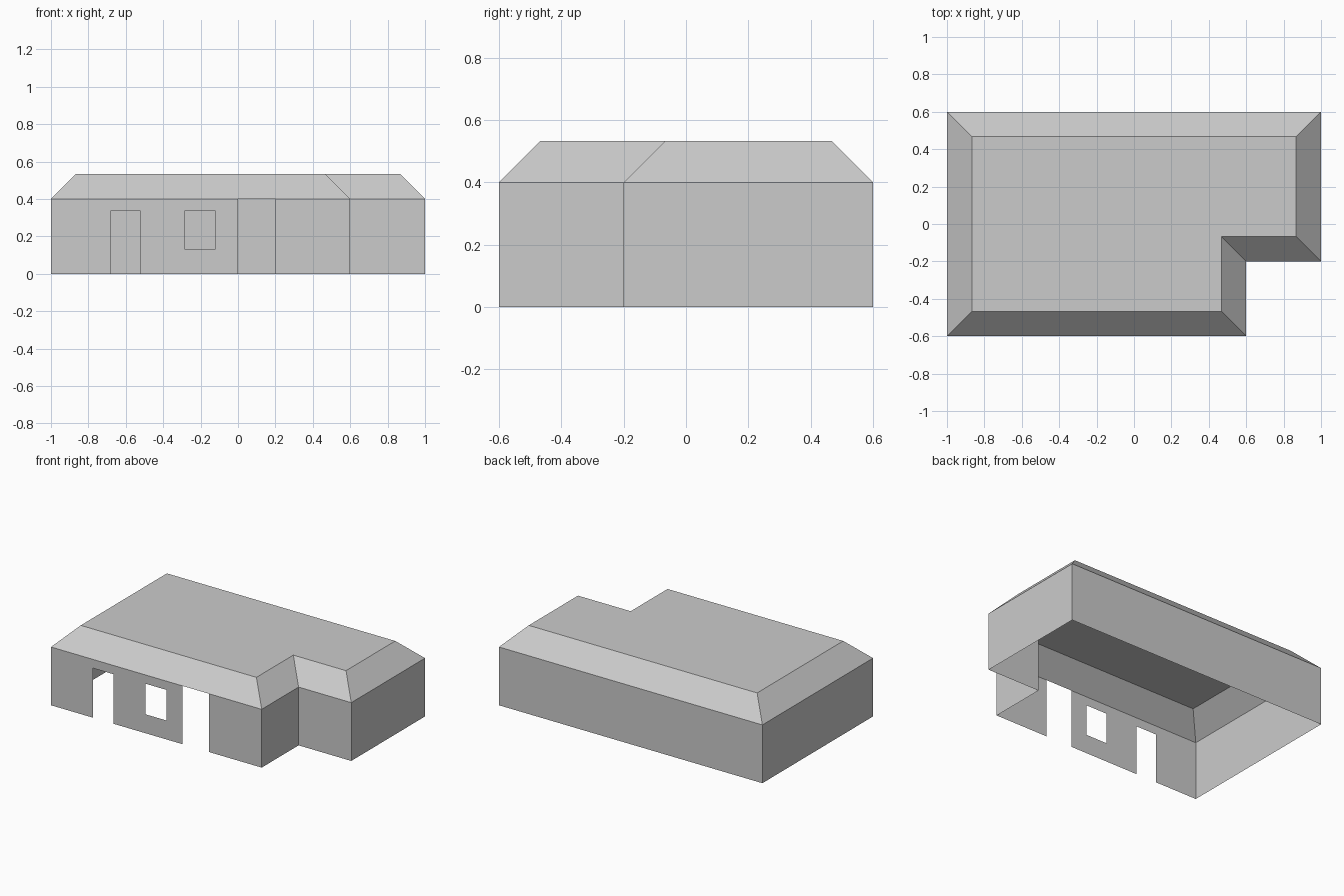
import bpy
import bmesh
from mathutils import Vector

if "Cube" in bpy.data.objects:
    bpy.data.objects.remove(bpy.data.objects["Cube"])

WALL_H, ROOF_H, INSET = 0.40, 0.533, 0.133

# L-shaped footprint, counter-clockwise from the front left corner
plan = [Vector(p) for p in
        [(-1, -.6), (.6, -.6), (.6, -.2), (1, -.2), (1, .6), (-1, .6)]]
N = len(plan)


def make_object(name, quads):
    bm = bmesh.new()
    for quad in quads:
        bm.faces.new([bm.verts.new(p) for p in quad])
    bmesh.ops.remove_doubles(bm, verts=bm.verts, dist=1e-4)
    mesh = bpy.data.meshes.new(name)
    bm.to_mesh(mesh)
    bm.free()
    obj = bpy.data.objects.new(name, mesh)
    bpy.context.collection.objects.link(obj)
    return obj


def band(a, b, c, d, z0, z1):
    """Quad from lower edge a-b up to upper edge d-c."""
    return [(*a, z0), (*b, z0), (*c, z1), (*d, z1)]


def inward(i):
    """Left-hand normal of footprint edge i."""
    e = (plan[(i + 1) % N] - plan[i]).normalized()
    return Vector((-e.y, e.x))


# Plain walls: every side except the front one
make_object("outer_walls", [
    band(plan[i], plan[(i + 1) % N], plan[(i + 1) % N], plan[i], 0, WALL_H)
    for i in range(1, N)])

# Front wall: upright strips (x0, x1, z0, z1) around door, window and open bay
strips = [
    (-1, -.68, 0, WALL_H),
    (-.68, -.525, .34, WALL_H),      # above door
    (-.525, -.283, 0, WALL_H),
    (-.283, -.123, 0, .13),          # below window
    (-.283, -.123, .34, WALL_H),     # above window
    (-.123, 0, 0, WALL_H),
    (.2, .6, 0, WALL_H),             # right of the open bay
]
make_object("front_wall", [
    band((x0, -.6), (x1, -.6), (x1, -.6), (x0, -.6), z0, z1)
    for x0, x1, z0, z1 in strips])

# Roof: mitred 45 degree slopes rising to a flat top
top = [plan[i] + INSET * (inward(i - 1 if i else N - 1) + inward(i)) for i in range(N)]
slopes = [band(plan[i], plan[(i + 1) % N], top[(i + 1) % N], top[i], WALL_H, ROOF_H)
          for i in range(N)]
make_object("roof", slopes + [[(*p, ROOF_H) for p in top]])
